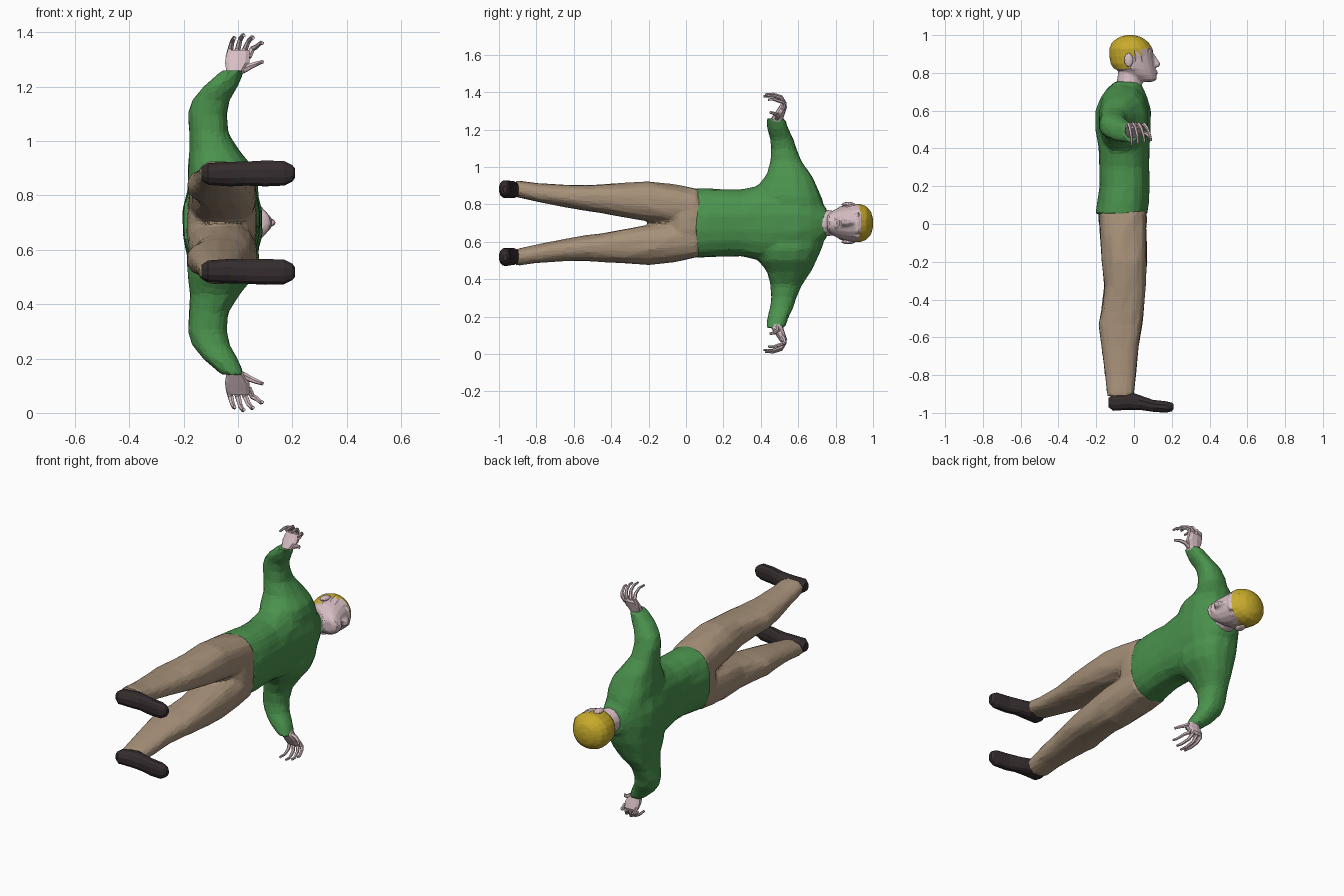
import bpy, bmesh, math, random
from mathutils import Vector

random.seed(4)
MID = 0.70  # height of the body's plane of symmetry (body lies along y, faces +x)

if "Cube" in bpy.data.objects:
    bpy.data.objects.remove(bpy.data.objects["Cube"], do_unlink=True)


def material(name, rgb):
    m = bpy.data.materials.new(name)
    m.use_nodes = True
    m.diffuse_color = (*rgb, 1)
    m.node_tree.nodes["Principled BSDF"].inputs["Base Color"].default_value = (*rgb, 1)
    return m


GREEN = material("green wool", (0.07, 0.29, 0.075))
TAN = material("tan cloth", (0.38, 0.28, 0.19))
SKIN = material("pale skin", (0.68, 0.52, 0.55))
BLOND = material("blond hair", (0.58, 0.41, 0.025))
DARK = material("dark leather", (0.035, 0.025, 0.027))


def loft(bm, axis, stations, side=1, sides=14, power=0.85, rough=0.02):
    """Stations are (position, a0, a1, b0, b1); a and b are the other two axes in order."""
    rings = []
    for t, a0, a1, b0, b1 in stations:
        ring = []
        for i in range(sides):
            ang = math.tau * (i + 0.5) / sides
            c, s = math.cos(ang), math.sin(ang)
            k = 1 + random.uniform(-rough, rough)
            p = [(a0 + a1) / 2 + k * (a1 - a0) / 2 * math.copysign(abs(c) ** power, c),
                 (b0 + b1) / 2 + k * (b1 - b0) / 2 * math.copysign(abs(s) ** power, s)]
            p.insert("xyz".index(axis), t)
            ring.append(bm.verts.new((p[0], p[1], MID + side * p[2])))
        rings.append(ring)
    for low, high in zip(rings, rings[1:]):
        for i in range(sides):
            j = (i + 1) % sides
            bm.faces.new((low[i], low[j], high[j], high[i]))
    bm.faces.new(rings[0])
    bm.faces.new(rings[-1])


def ellipsoid(bm, centre, size):
    r = bmesh.ops.create_icosphere(bm, subdivisions=2, radius=1)
    for v in r["verts"]:
        v.co = Vector(centre) + Vector(a * b for a, b in zip(v.co, size))


def finish(bm, name, mat, voxel=0, ratio=1, smooth=2):
    bmesh.ops.recalc_face_normals(bm, faces=bm.faces[:])
    me = bpy.data.meshes.new(name)
    bm.to_mesh(me)
    bm.free()
    ob = bpy.data.objects.new(name, me)
    bpy.context.collection.objects.link(ob)
    if voxel:
        # Fuse the overlapping volumes, then reduce to loose flat facets
        mod = ob.modifiers.new("fuse", "REMESH")
        mod.mode, mod.voxel_size = "VOXEL", voxel
        mod = ob.modifiers.new("soften", "SMOOTH")
        mod.factor, mod.iterations = 0.5, smooth
        ob.modifiers.new("facets", "DECIMATE").ratio = ratio
        graph = bpy.context.evaluated_depsgraph_get()
        ob.data = bpy.data.meshes.new_from_object(ob.evaluated_get(graph))
        ob.modifiers.clear()
    ob.data.materials.clear()
    ob.data.materials.append(mat)
    for p in ob.data.polygons:
        p.use_smooth = False
    return ob


# Sweater: trunk plus two bent arms
bm = bmesh.new()
trunk = [(0.05, -.205, .07, .19), (.12, -.195, .08, .185), (.2, -.185, .082, .18),
         (.3, -.185, .08, .18), (.4, -.19, .085, .2), (.5, -.205, .09, .21),
         (.6, -.205, .09, .2), (.67, -.18, .07, .16), (.72, -.14, .05, .11),
         (.755, -.1, .03, .075)]
loft(bm, "y", [(y, a, b, -w, w) for y, a, b, w in trunk], sides=18)
arm = [(.05, -.185, .075, .40, .75), (.14, -.19, .08, .38, .725), (.2, -.185, .06, .385, .70),
       (.26, -.18, .01, .43, .67), (.33, -.18, -.035, .45, .62), (.4, -.185, -.04, .455, .59),
       (.45, -.17, -.03, .45, .575), (.5, -.13, -.0, .435, .55), (.56, -.06, .025, .43, .53)]
for side in (1, -1):
    loft(bm, "z", arm, side)
finish(bm, "sweater", GREEN, 0.014, 0.14)

# Trousers: hips plus two tapering legs
bm = bmesh.new()
loft(bm, "y", [(-.09, -.13, .03, -.1, .1), (-.03, -.18, .065, -.17, .17),
               (.03, -.19, .07, -.185, .185), (.09, -.185, .065, -.175, .175)], sides=18)
leg = [(.06, -.185, .065, -.01, .185), (-.05, -.185, .07, -.01, .205), (-.2, -.17, .07, .005, .222),
       (-.33, -.16, .065, .03, .215), (-.46, -.175, .055, .055, .208), (-.53, -.19, .045, .065, .205),
       (-.65, -.175, .025, .085, .205), (-.8, -.155, .012, .115, .215), (-.91, -.145, .0, .14, .23)]
for side in (1, -1):
    loft(bm, "y", leg, side, rough=0.035)
finish(bm, "trousers", TAN, 0.014, 0.14)

# Shoes
shoe = [(-.135, -.97, -.92, .155, .205), (-.11, -.99, -.9, .138, .22), (-.03, -.985, -.885, .132, .225),
        (.03, -.985, -.905, .135, .226), (.1, -.995, -.93, .132, .23), (.17, -1, -.938, .135, .228),
        (.2, -.992, -.945, .15, .212), (.21, -.98, -.955, .165, .2)]
for side, label in ((1, "upper"), (-1, "lower")):
    bm = bmesh.new()
    loft(bm, "x", shoe, side, sides=12, rough=0)
    finish(bm, label + "_shoe", DARK)

# Head, jaw, nose, ears and neck in one skin, with hair chosen by position
bm = bmesh.new()
skull = [(.753, .03, .10, .03), (.765, 0, .122, .05), (.79, -.05, .118, .07), (.82, -.1, .115, .084),
         (.85, -.12, .108, .092), (.89, -.127, .102, .097), (.93, -.127, .094, .099),
         (.965, -.112, .072, .086), (.99, -.075, .035, .058), (1.0, -.04, 0, .02)]
loft(bm, "y", [(y, a, b, -w, w) for y, a, b, w in skull], sides=20, power=0.95, rough=0)
loft(bm, "y", [(.69, -.1, .05, -.08, .08), (.73, -.095, .045, -.076, .076),
               (.77, -.09, .045, -.068, .068), (.83, -.08, .04, -.06, .06)], power=1, rough=0)
loft(bm, "y", [(.832, .08, .135, -.02, .02), (.848, .08, .142, -.018, .018),
               (.9, .07, .108, -.011, .011)], sides=8, power=1, rough=0)
ellipsoid(bm, (.112, .802, MID), (.016, .012, .03))
ellipsoid(bm, (.088, .918, MID), (.014, .012, .06))
head = finish(bm, "head", SKIN, 0.008, 0.16, 1)
head.data.materials.append(BLOND)
hair_verts = set()
for p in head.data.polygons:
    x, y, z = p.center
    if y > .83 and (x < -.03 or y > .90 + .5 * x):
        p.material_index = 1
        hair_verts.update(p.vertices)
for i in hair_verts:
    v = head.data.vertices[i]
    v.co += Vector((v.normal.x, min(v.normal.y, .0), v.normal.z)) * .005

for side, label in ((1, "upper"), (-1, "lower")):
    bm = bmesh.new()
    ellipsoid(bm, (-.028, .868, MID + side * .1), (.024, .038, .013))
    finish(bm, label + "_ear", SKIN)


def finger(bm, points, radius, side):
    """A tapering tube of six sides along the points."""
    pts = [Vector((x, y, MID + side * s)) for x, y, s in points]
    rings = []
    for i, p in enumerate(pts):
        d = (pts[min(i + 1, len(pts) - 1)] - pts[max(i - 1, 0)]).normalized()
        u = d.orthogonal().normalized() if i == 0 else (u - d * u.dot(d)).normalized()
        w = d.cross(u)
        r = radius * (1 - .5 * i / (len(pts) - 1))
        rings.append([bm.verts.new(p + (u * math.cos(a) + w * math.sin(a)) * r)
                      for a in (math.tau * k / 6 for k in range(6))])
    for low, high in zip(rings, rings[1:]):
        for k in range(6):
            bm.faces.new((low[k], low[k - 1], high[k - 1], high[k]))
    bm.faces.new(rings[0])
    bm.faces.new(rings[-1])


# Hands: palm, four curled fingers and a thumb
for side, label in ((1, "upper"), (-1, "lower")):
    bm = bmesh.new()
    loft(bm, "z", [(.53, -.045, .01, .45, .52), (.56, -.045, .025, .455, .52),
                   (.59, -.05, .045, .475, .53), (.62, -.045, .045, .495, .54),
                   (.635, -.035, .042, .505, .535)], side, sides=10, rough=0)
    for k in range(4):
        root, tip = -.034 + .024 * k, -.012 + .034 * k
        reach = (.68, .69, .682, .662)[k]
        path = [(root, .518, .61), (root * .7 + tip * .3, .528, .64),
                (root * .4 + tip * .6, .508, reach - .014),
                (root * .1 + tip * .9, .465, reach), (tip, .415 + .008 * k, reach - .002)]
        finger(bm, path, .0125, side)
    finger(bm, [(.015, .485, .56), (.045, .488, .575), (.07, .475, .585), (.09, .45, .592)], .014, side)
    finish(bm, label + "_hand", SKIN)
